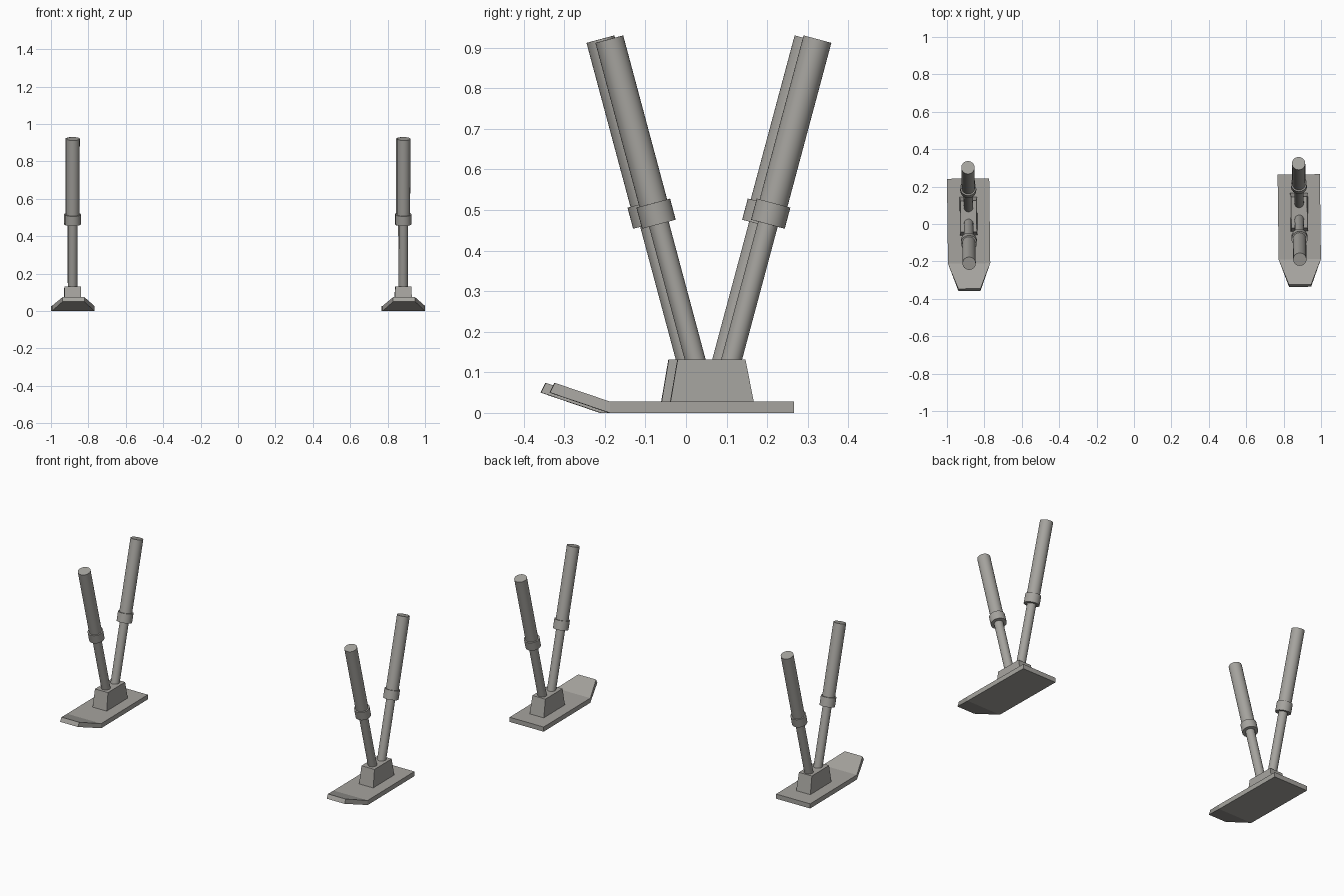
import bpy, bmesh, math
from mathutils import Matrix, Vector

if "Cube" in bpy.data.objects:
    bpy.data.objects.remove(bpy.data.objects["Cube"])

metal = bpy.data.materials.new("warm_grey_metal")
metal.diffuse_color = (0.38, 0.37, 0.345, 1)
metal.use_nodes = True
metal.node_tree.nodes["Principled BSDF"].inputs["Base Color"].default_value = metal.diffuse_color

YAW = Matrix.Rotation(0.0124, 4, 'Z')   # whole pair is turned very slightly
LEG_X = 0.884
MID_Y = 0.0565                          # struts mirror about this line


def finish(bm, name, x, smooth=False):
    """Turn a bmesh into a placed object."""
    bmesh.ops.recalc_face_normals(bm, faces=bm.faces)
    bm.transform(YAW @ Matrix.Translation((x, 0, 0)))
    me = bpy.data.meshes.new(name)
    bm.to_mesh(me)
    bm.free()
    me.materials.append(metal)
    ob = bpy.data.objects.new(name, me)
    bpy.context.collection.objects.link(ob)
    if smooth:
        bpy.ops.object.select_all(action='DESELECT')
        ob.select_set(True)
        bpy.context.view_layer.objects.active = ob
        bpy.ops.object.shade_smooth_by_angle(angle=math.radians(35))
    return ob


def loft(sections, name, x):
    """Join four-cornered sections into a closed solid."""
    bm = bmesh.new()
    rings = [[bm.verts.new(p) for p in s] for s in sections]
    for a, b in zip(rings, rings[1:]):
        for i in range(4):
            j = (i + 1) % 4
            bm.faces.new((a[i], a[j], b[j], b[i]))
    bm.faces.new(rings[0])
    bm.faces.new(rings[-1])
    return finish(bm, name, x)


def tube(name, x, p0, p1, r):
    """Round bar between two points."""
    p0, p1 = Vector(p0), Vector(p1)
    d = p1 - p0
    bm = bmesh.new()
    m = Matrix.Translation((p0 + p1) / 2) @ d.to_track_quat('Z', 'Y').to_matrix().to_4x4()
    bmesh.ops.create_cone(bm, cap_ends=True, segments=32, radius1=r, radius2=r,
                          depth=d.length, matrix=m)
    return finish(bm, name, x, True)


def strut_point(sign, z):
    """Point on a strut axis leaning 15 degrees."""
    return (0, MID_Y + sign * (0.2565 - (0.921 - z) * math.tan(math.radians(15))), z)


for side, x in (("left", -LEG_X), ("right", LEG_X)):
    # Ski plate with tapered, turned-up toe: (half width, y low, z low, y high, z high)
    plate = [(0.113, 0.254, 0.0, 0.254, 0.028),
             (0.113, -0.2, 0.0, -0.2, 0.028),
             (0.059, -0.347, 0.05, -0.335, 0.074)]
    loft([[(-w, y0, z0), (w, y0, z0), (w, y1, z1), (-w, y1, z1)]
          for w, y0, z0, y1, z1 in plate], side + "_ski", x)

    # Tapered ankle block: (half width, y front, y back, z)
    block = [(0.047, -0.051, 0.157, 0.02), (0.043, -0.032, 0.135, 0.132)]
    loft([[(-w, a, z), (w, a, z), (w, b, z), (-w, b, z)]
          for w, a, b, z in block], side + "_ankle_block", x)

    # Leaning struts: rod, collar and sleeve
    for end, s in (("front", -1), ("rear", 1)):
        for part, z0, z1, r in (("rod", 0.09, 0.5, 0.025),
                                ("collar", 0.465, 0.517, 0.043),
                                ("sleeve", 0.49, 0.921, 0.0355)):
            tube(f"{side}_{end}_strut_{part}", x, strut_point(s, z0), strut_point(s, z1), r)
